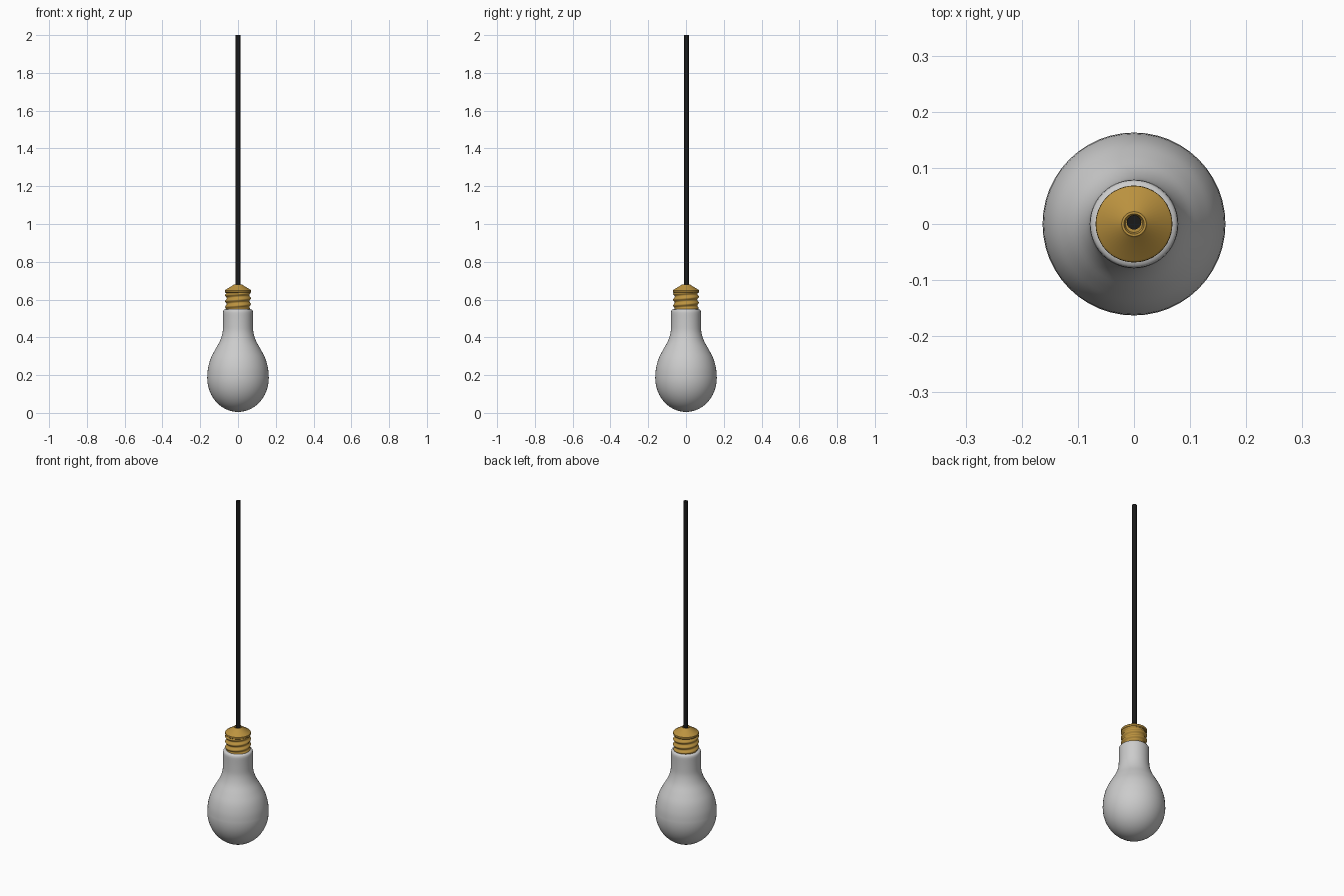
import bpy, math

if "Cube" in bpy.data.objects:
    bpy.data.objects.remove(bpy.data.objects["Cube"])

SEG = 48


def material(name, rgb):
    m = bpy.data.materials.new(name)
    m.diffuse_color = (*rgb, 1)
    m.use_nodes = True
    m.node_tree.nodes["Principled BSDF"].inputs["Base Color"].default_value = m.diffuse_color
    return m


def smooth_curve(pts, n=4):
    """Catmull-Rom interpolation of (radius, z) points."""
    p = [pts[0]] + pts + [pts[-1]]
    out = []
    for a, b, c, d in zip(p, p[1:], p[2:], p[3:]):
        for k in range(n):
            t = k / n
            out.append(tuple(0.5 * (2 * q + (r - o) * t + (2 * o - 5 * q + 4 * r - s) * t * t
                                    + (3 * q - o - 3 * r + s) * t ** 3)
                             for o, q, r, s in zip(a, b, c, d)))
    return out + [pts[-1]]


def lathe(name, profile, mat=None, segs=SEG, wave=None, y=0, angle=40):
    """Revolve (radius, z) points, bottom to top; wave(z, angle) adds to the radius."""
    verts, faces = [], []
    for r, z in profile:
        for i in range(segs):
            a = math.tau * i / segs
            rr = r + (wave(z, a) if wave else 0)
            verts.append((rr * math.cos(a), y + rr * math.sin(a), z))
    for j in range(len(profile) - 1):
        for i in range(segs):
            k = (i + 1) % segs
            faces.append((j * segs + i, j * segs + k, (j + 1) * segs + k, (j + 1) * segs + i))
    top = (len(profile) - 1) * segs
    faces.append(tuple(reversed(range(segs))))
    faces.append(tuple(range(top, top + segs)))
    me = bpy.data.meshes.new(name)
    me.from_pydata(verts, [], faces)
    ob = bpy.data.objects.new(name, me)
    bpy.context.collection.objects.link(ob)
    if mat:
        me.materials.append(mat)
    bpy.ops.object.select_all(action='DESELECT')
    ob.select_set(True)
    bpy.context.view_layer.objects.active = ob
    bpy.ops.object.shade_smooth_by_angle(angle=math.radians(angle))
    return ob


brass = material("brass", (0.50, 0.29, 0.05))
black = material("black", (0.01, 0.01, 0.01))

# Glass bulb: round bottom cap, pear body, straight neck
cap = [(max(0.002, 0.163 * math.sin(t)), 0.185 - 0.18 * math.cos(t))
       for t in (math.pi / 2 * i / 12 for i in range(12))]
body = smooth_curve([(0.163, 0.185), (0.159, 0.235), (0.145, 0.287), (0.121, 0.335),
                     (0.096, 0.38), (0.082, 0.425), (0.079, 0.47), (0.079, 0.53)])
rim = [(0.078, 0.541), (0.074, 0.547), (0.066, 0.549)]
lathe("glass_bulb", cap + body + rim, angle=50)

# Screw base: helical thread fading out at both ends
Z0, Z1, PITCH = 0.545, 0.642, 0.031


def thread(z, a):
    fade = max(0, min(1, (z - Z0) / 0.012, (Z1 - z) / 0.012))
    return 0.0045 * fade * math.cos(math.tau * (z - Z0) / PITCH - a)


lathe("screw_base", [(0.064, Z0 + (Z1 - Z0) * i / 36) for i in range(37)],
      brass, wave=thread, angle=60)

# Conical shoulder and cable collar
lathe("socket_shoulder", [(0.064, 0.635), (0.068, 0.639), (0.068, 0.649), (0.064, 0.653),
                          (0.025, 0.677), (0.022, 0.681), (0.018, 0.681), (0.015, 0.672)], brass)

# Hanging cable
lathe("cable", [(0.013, 0.655), (0.013, 2.0)], black, segs=16, y=0.003)
